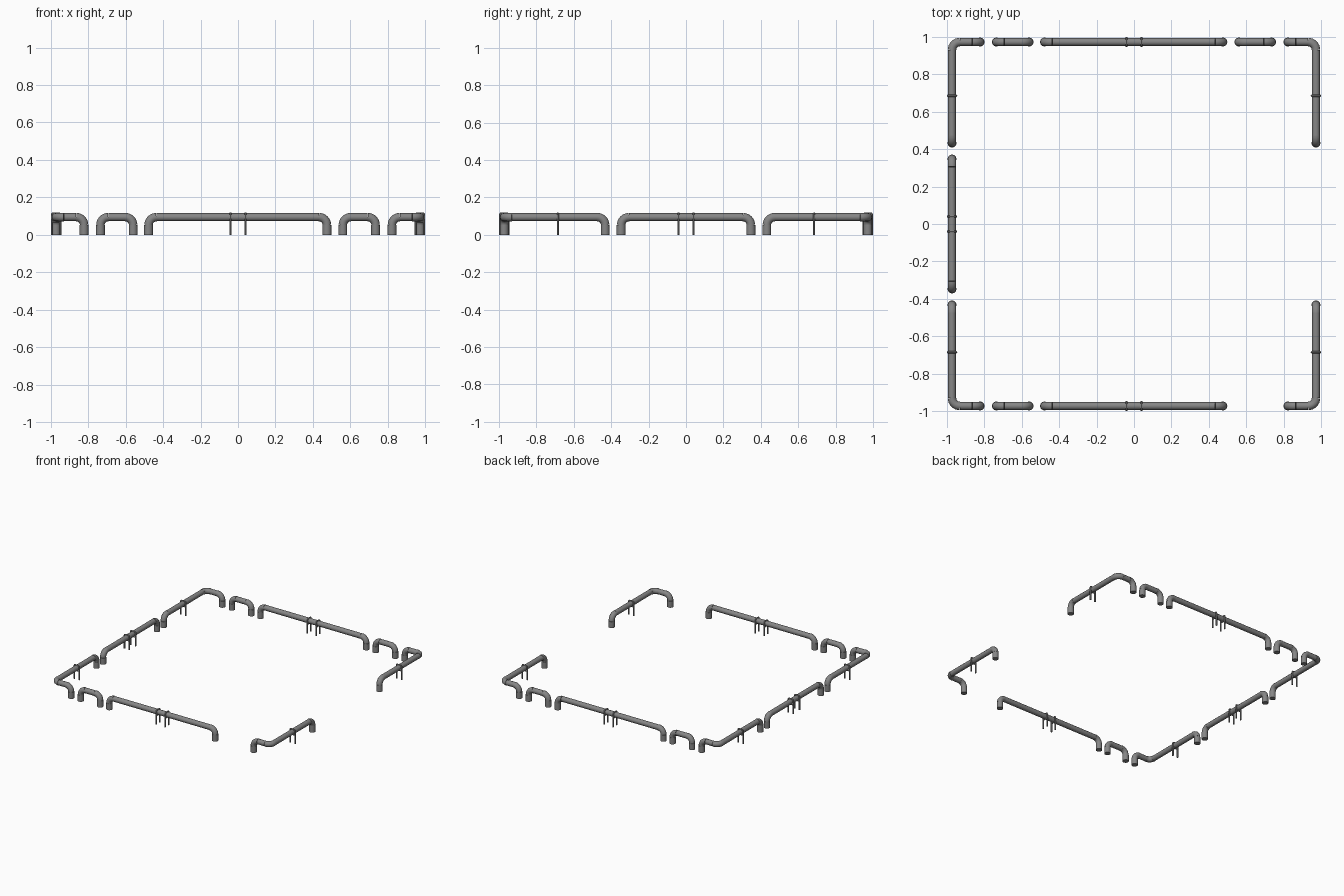
import bpy, math
from mathutils import Vector

if "Cube" in bpy.data.objects:
    bpy.data.objects.remove(bpy.data.objects["Cube"])

E, Z, R, B = 0.972, 0.094, 0.021, 0.042   # wall line, pipe height, pipe radius, bend radius
N = 8                                     # segments per elbow

# dark grey metal
metal = bpy.data.materials.new("dark_grey_metal")
metal.diffuse_color = (0.24, 0.24, 0.24, 1)
metal.use_nodes = True
metal.node_tree.nodes["Principled BSDF"].inputs["Base Color"].default_value = metal.diffuse_color


def finish(ob, angle=40):
    ob.data.materials.clear()
    ob.data.materials.append(metal)
    bpy.ops.object.select_all(action='DESELECT')
    bpy.context.view_layer.objects.active = ob
    ob.select_set(True)
    bpy.ops.object.shade_smooth_by_angle(angle=math.radians(angle))


def rounded(points, bend, steps=N):
    """Replace inner corners of a right-angled path with arcs."""
    p = [Vector(v) for v in points]
    out = [p[0]]
    for i in range(1, len(p) - 1):
        a = (p[i - 1] - p[i]).normalized()
        b = (p[i + 1] - p[i]).normalized()
        c = p[i] + (a + b) * bend
        for k in range(steps + 1):
            t = math.pi / 2 * k / steps
            out.append(c - b * bend * math.cos(t) - a * bend * math.sin(t))
    return out + [p[-1]]


def tube(name, pts, radius, res):
    cu = bpy.data.curves.new(name, 'CURVE')
    cu.dimensions = '3D'
    cu.bevel_depth = radius
    cu.bevel_resolution = res
    cu.use_fill_caps = True
    sp = cu.splines.new('POLY')
    sp.points.add(len(pts) - 1)
    for q, v in zip(sp.points, pts):
        q.co = (*v, 1)
    tmp = bpy.data.objects.new(name + "_path", cu)
    bpy.context.collection.objects.link(tmp)
    bpy.context.view_layer.update()
    dg = bpy.context.evaluated_depsgraph_get()
    me = bpy.data.meshes.new_from_object(tmp.evaluated_get(dg))
    bpy.data.objects.remove(tmp)
    ob = bpy.data.objects.new(name, me)
    bpy.context.collection.objects.link(ob)
    finish(ob)


def collar(x, y):
    bpy.ops.mesh.primitive_cylinder_add(vertices=24, radius=R + 0.0025, depth=0.052,
                                        location=(x, y, 0.026))
    bpy.context.object.name = "floor_collar"
    finish(bpy.context.object)


def pipe(name, plan):
    """Raised pipe over plan points, dropping to the floor at both ends."""
    corners = [(*plan[0], 0)] + [(*q, Z) for q in plan] + [(*plan[-1], 0)]
    pts = rounded(corners, B)
    for i in range(len(plan)):
        s = 1 + i * (N + 1)
        # slightly thicker elbow fitting, then the straight length after it
        tube(name + "_elbow", pts[s:s + N + 1], R + 0.0015, 4)
        if i < len(plan) - 1:
            tube(name, pts[s + N:s + N + 2], R, 4)
    collar(*plan[0])
    collar(*plan[-1])


def bracket(x, y, along_x):
    """Pair of posts straddling the pipe, joined over and under it."""
    d = Vector((0, 1, 0)) if along_x else Vector((1, 0, 0))
    c, w = Vector((x, y, 0)), 0.022
    top, low = Vector((0, 0, 0.114)), Vector((0, 0, 0.071))
    path = [c - d * w, c - d * w + top, c + d * w + top, c + d * w]
    tube("bracket_hoop", rounded(path, 0.008, 4), 0.006, 2)
    tube("bracket_crossbar", [c - d * w + low, c + d * w + low], 0.005, 2)


# front and back runs
for sy in (-1, 1):
    y = sy * E
    pipe("long_pipe", [(-0.478, y), (0.475, y)])
    for x in (-0.04, 0.04):
        bracket(x, y, True)
    for sx in (-1, 1):
        # the front right short pipe is left out as an opening
        if not (sx > 0 and sy < 0):
            pipe("short_pipe", [(sx * 0.56, y), (sx * 0.735, y)])
        # corner pipes
        pipe("corner_pipe", [(sx * 0.822, y), (sx * E, y), (sx * E, sy * 0.432)])
        bracket(sx * E, sy * 0.685, False)

# left side middle pipe
pipe("side_pipe", [(-E, -0.347), (-E, 0.347)])
for y in (-0.04, 0.04):
    bracket(-E, y, False)
